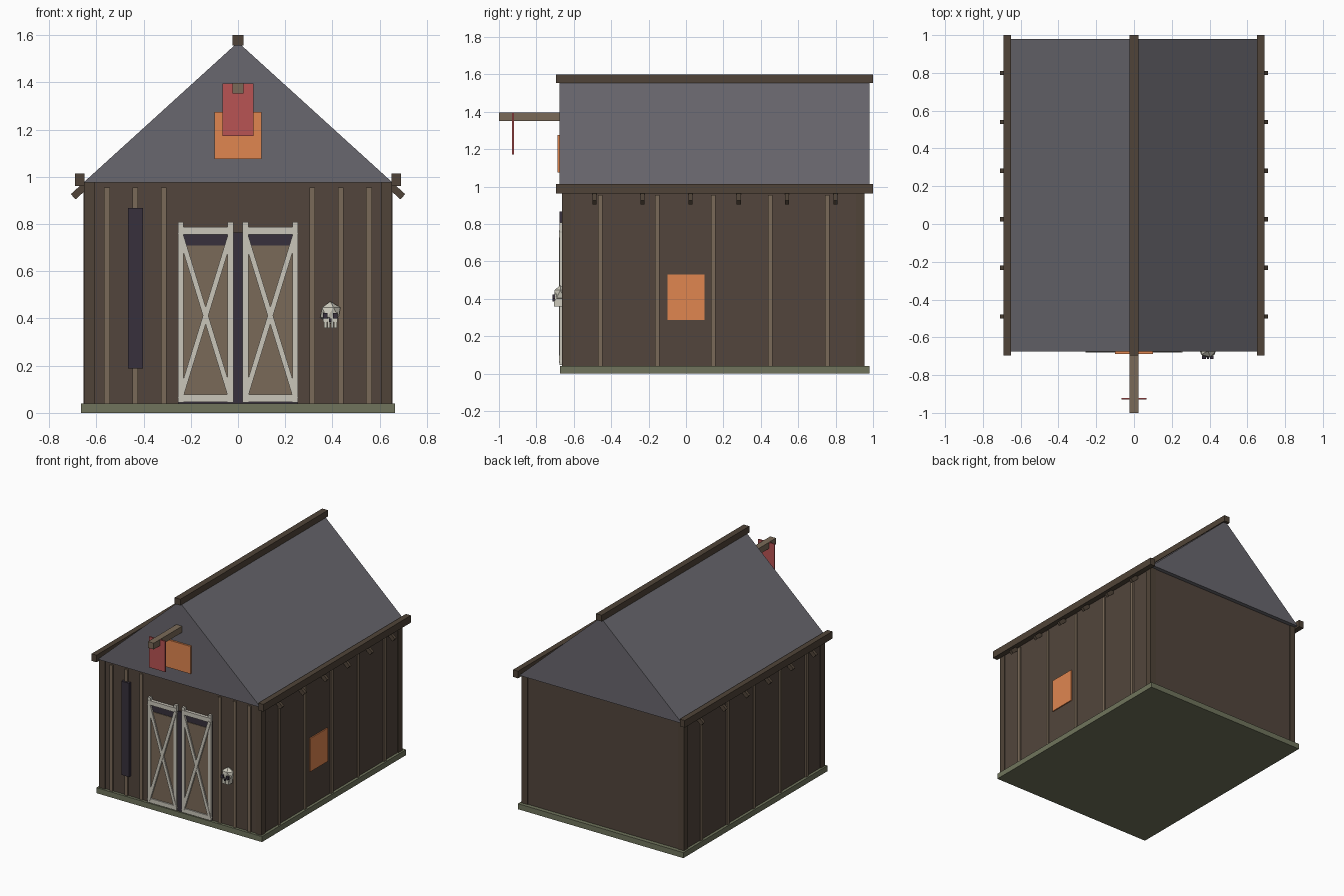
import bpy, bmesh, math
from mathutils import Matrix, Vector

if "Cube" in bpy.data.objects:
    bpy.data.objects.remove(bpy.data.objects["Cube"])


def lin(c):
    c /= 255
    return c / 12.92 if c <= 0.04045 else ((c + 0.055) / 1.055) ** 2.4


def material(name, r, g, b):
    m = bpy.data.materials.new(name)
    m.diffuse_color = (lin(r), lin(g), lin(b), 1)
    m.use_nodes = True
    m.node_tree.nodes["Principled BSDF"].inputs["Base Color"].default_value = m.diffuse_color
    return m


WALL = material("dark_wood", 80, 68, 56)
BACK = material("wall_wood", 82, 69, 60)
TRIM = material("light_wood", 122, 106, 88)
SLATE = material("slate", 105, 103, 110)
MOSS = material("mossy_stone", 112, 116, 92)
WHITE = material("pale_paint", 202, 198, 186)
DARK = material("dark_cloth", 55, 48, 60)
GLOW = material("amber", 224, 134, 80)
RED = material("red_cloth", 184, 84, 84)
BONE = material("bone", 205, 202, 188)


def finish(name, bm, mat):
    bmesh.ops.recalc_face_normals(bm, faces=bm.faces)
    me = bpy.data.meshes.new(name)
    bm.to_mesh(me)
    bm.free()
    me.materials.append(mat)
    ob = bpy.data.objects.new(name, me)
    bpy.context.collection.objects.link(ob)
    return ob


def add_box(bm, x0, x1, y0, y1, z0, z1, angle=0):
    """Box by its extents, turned about its own y axis."""
    m = (Matrix.Translation(((x0 + x1) / 2, (y0 + y1) / 2, (z0 + z1) / 2))
         @ Matrix.Rotation(angle, 4, 'Y')
         @ Matrix.Diagonal((x1 - x0, y1 - y0, z1 - z0, 1)))
    bmesh.ops.create_cube(bm, size=1, matrix=m)


def boxes(name, mat, *extents):
    bm = bmesh.new()
    for e in extents:
        add_box(bm, *e)
    return finish(name, bm, mat)


# Base and walls
boxes("base_slab", MOSS, (-.665, .665, -.675, .98, 0, .04))
boxes("walls", BACK, (-.645, .645, -.655, .95, .04, .98))
boxes("corner_posts", WALL, *[(min(s * .605, s * .652), max(s * .605, s * .652), y, y + .047, .04, .975)
                              for s in (-1, 1) for y in (-.662, .908)])

# Battens on the front and both sides
boxes("front_battens", TRIM, *[(s * x - .012, s * x + .012, -.664, -.64, .04, .955)
                               for s in (-1, 1) for x in (.315, .435, .555)])
boxes("side_battens", TRIM, *[(s * .645 - .01, s * .645 + .01, y - .012, y + .012, .04, .955)
                              for s in (-1, 1) for y in (-.458, -.155, .147, .45, .755)])

# Gable roof as an extruded triangle
bm = bmesh.new()
tri = bm.faces.new([bm.verts.new((x, -.675, z)) for x, z in ((-.655, .975), (.655, .975), (0, 1.57))])
ext = bmesh.ops.extrude_face_region(bm, geom=[tri], use_keep_orig=True)
bmesh.ops.translate(bm, vec=(0, 1.655, 0), verts=[v for v in ext["geom"] if isinstance(v, bmesh.types.BMVert)])
finish("roof", bm, SLATE)

# Ridge beam, eave beams and rafter tails
boxes("ridge_beam", WALL, (-.023, .023, -.695, 1, 1.555, 1.6))
boxes("eave_beams", WALL, (.65, .69, -.695, 1, .962, 1.014), (-.69, -.65, -.695, 1, .962, 1.014))
slope = math.atan2(.595, .655)
boxes("rafter_tails", WALL, *[(s * .661 - .05, s * .661 + .05, y - .011, y + .011, .934, .964, s * slope)
                              for s in (-1, 1) for y in (-.49, -.232, .025, .282, .54, .8)])

# Double doors with crossed braces
boxes("door_opening", DARK, (-.255, .255, -.664, -.64, .04, .765))
for s, side in ((-1, "left"), (1, "right")):
    cx = s * .137
    boxes(side + "_door_panel", TRIM, (cx - .11, cx + .11, -.668, -.65, .05, .708))
    boxes(side + "_door_frame", WHITE,
          *[(cx + o - .012, cx + o + .012, -.675, -.655, .045, .808) for o in (-.105, .105)],
          *[(cx - .115, cx + .115, -.677, -.655, z, z + .032) for z in (.046, .756)])
    lean, length = math.atan2(.216, .70), math.hypot(.216, .70)
    boxes(side + "_door_braces", WHITE,
          *[(cx - .011, cx + .011, -.679 - .001 * k, -.66, .412 - length / 2, .412 + length / 2, k * lean)
            for k in (-1, 1)])

# Hanging cloths, loft hatch, window and hoist beam
boxes("wall_banner", DARK, (-.465, -.403, -.676, -.65, .187, .868))
boxes("loft_hatch", GLOW, (-.1, .1, -.688, -.66, 1.075, 1.275))
boxes("side_window", GLOW, (.63, .653, -.1, .1, .288, .53))
boxes("hoist_beam", TRIM, (-.023, .023, -1, -.6, 1.352, 1.397))
boxes("hoist_banner", RED, (-.066, .066, -.93, -.92, 1.172, 1.395))

# Skull ornament: cranium, cheeks, teeth and dark sockets
bm = bmesh.new()
bmesh.ops.create_icosphere(bm, subdivisions=1, radius=1,
                           matrix=Matrix.Translation((.391, -.672, .425)) @ Matrix.Diagonal((.048, .038, .047, 1)))
add_box(bm, .36, .422, -.7, -.655, .385, .425)
for i in range(4):
    x = .37 + i * .0145
    add_box(bm, x - .006, x + .006, -.706, -.66, .36, .392)
finish("skull", bm, BONE)
boxes("skull_sockets", DARK, (.36, .38, -.714, -.69, .4, .422), (.402, .422, -.714, -.69, .4, .422),
      (.386, .396, -.714, -.69, .386, .4))
